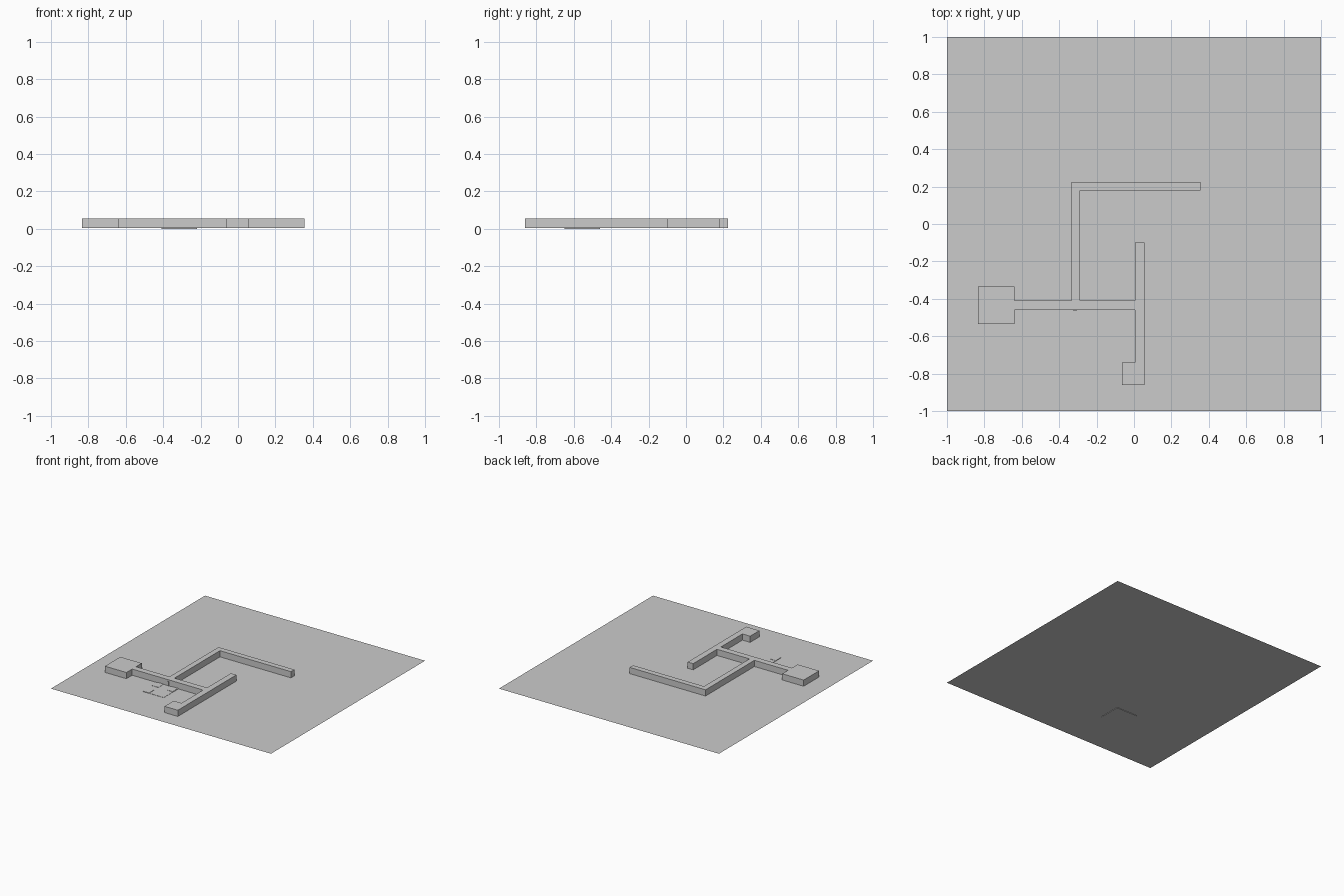
import bpy
import bmesh

if "Cube" in bpy.data.objects:
    bpy.data.objects.remove(bpy.data.objects["Cube"])

GROUND, TOP = 0.004, 0.055

grey = bpy.data.materials.new("plain grey")
grey.use_nodes = True
colour = (0.6, 0.6, 0.6, 1)
grey.diffuse_color = colour
grey.node_tree.nodes["Principled BSDF"].inputs["Base Color"].default_value = colour


def prism(name, outline, bottom, top):
    """Extrude a flat outline from bottom to top; equal heights give a sheet."""
    bm = bmesh.new()
    face = bm.faces.new([bm.verts.new((x, y, bottom)) for x, y in outline])
    if top > bottom:
        ext = bmesh.ops.extrude_face_region(bm, geom=[face])
        verts = [v for v in ext["geom"] if isinstance(v, bmesh.types.BMVert)]
        bmesh.ops.translate(bm, verts=verts, vec=(0, 0, top - bottom))
        bmesh.ops.recalc_face_normals(bm, faces=bm.faces)
    mesh = bpy.data.meshes.new(name)
    bm.to_mesh(mesh)
    bm.free()
    mesh.materials.append(grey)
    obj = bpy.data.objects.new(name, mesh)
    bpy.context.collection.objects.link(obj)
    return obj


def rect(x0, x1, y0, y1):
    return [(x0, y0), (x1, y0), (x1, y1), (x0, y1)]


# Ground sheet
prism("ground", rect(-1, 1, -1, 1), GROUND, GROUND)

# Connected walls, with the square block at one end and the foot at the other
walls = [
    (-0.835, -0.535), (-0.64, -0.535), (-0.64, -0.46), (0.005, -0.46),
    (0.005, -0.74), (-0.065, -0.74), (-0.065, -0.86), (0.055, -0.86),
    (0.055, -0.10), (0.005, -0.10), (0.005, -0.41), (-0.29, -0.41),
    (-0.29, 0.18), (0.355, 0.18), (0.355, 0.225), (-0.335, 0.225),
    (-0.335, -0.41), (-0.64, -0.41), (-0.64, -0.335), (-0.835, -0.335),
]
prism("walls", walls, GROUND, TOP)

# Low floor slab in front of the wall, reaching just through the ground
prism("floor_slab", rect(-0.41, -0.22, -0.65, -0.46), 0, 0.006)

# Shallow pads on the slab corners
for name, x, y in (("pad_back_right", -0.41, -0.53),
                   ("pad_back_left", -0.28, -0.53),
                   ("pad_front_right", -0.41, -0.65)):
    pad = prism(name, rect(x, x + 0.057, y, y + 0.07), 0.005, 0.008)

# Door plate on the wall
prism("door", rect(-0.327, -0.306, -0.463, -0.455), GROUND, 0.042)
